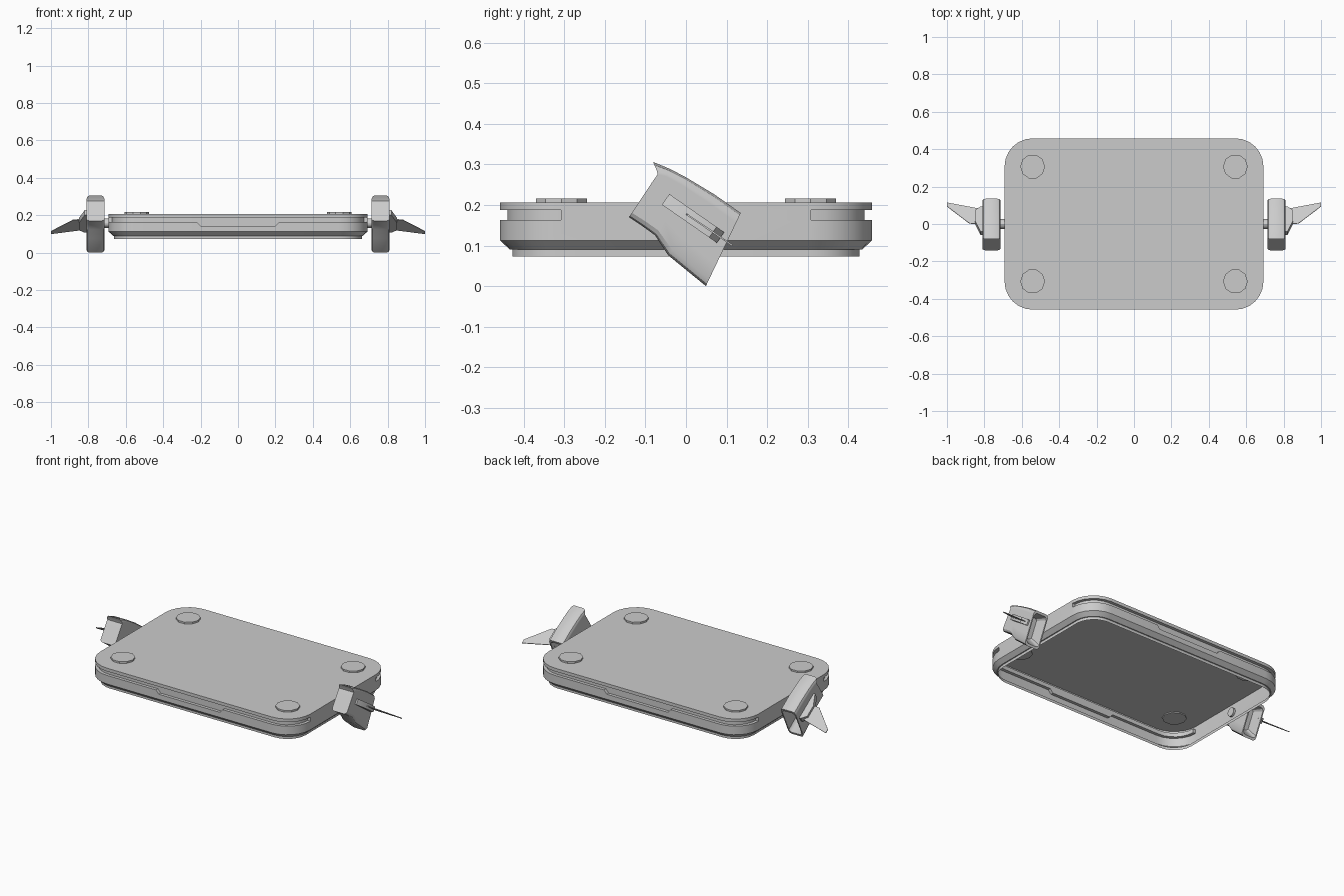
import bpy, bmesh, math
from mathutils import Vector

if "Cube" in bpy.data.objects:
    bpy.data.objects.remove(bpy.data.objects["Cube"])


def finish(name, bm, mirror=(False, False)):
    """Turn a bmesh into a named, shaded object with optional mirroring."""
    bmesh.ops.recalc_face_normals(bm, faces=bm.faces[:])
    me = bpy.data.meshes.new(name)
    bm.to_mesh(me)
    bm.free()
    ob = bpy.data.objects.new(name, me)
    bpy.context.collection.objects.link(ob)
    if any(mirror):
        m = ob.modifiers.new("mirror", 'MIRROR')
        m.use_axis = (mirror[0], mirror[1], False)
        m.use_mirror_merge = False
    bpy.ops.object.select_all(action='DESELECT')
    ob.select_set(True)
    bpy.context.view_layer.objects.active = ob
    bpy.ops.object.shade_smooth_by_angle(angle=math.radians(30))
    return ob


def prism(bm, a, b):
    """Closed solid between two matching outlines."""
    va, vb = [bm.verts.new(p) for p in a], [bm.verts.new(p) for p in b]
    bm.faces.new(va)
    bm.faces.new(vb)
    n = len(a)
    for i in range(n):
        bm.faces.new((va[i], va[(i + 1) % n], vb[(i + 1) % n], vb[i]))


# Deck: hollow shell, open below, with a groove along the long sides and corners
HX, HY, R, SEG = 0.692, 0.458, 0.15, 6


def outline():
    """Rounded rectangle as (core point, outward direction, is groove column drop)."""
    cols = []
    for k, (sx, sy) in enumerate([(1, 1), (-1, 1), (-1, -1), (1, -1)]):
        for i in range(SEG + 1):
            a = math.radians(90 * (k + i / SEG))
            cols.append((sx * (HX - R), sy * (HY - R), math.cos(a), math.sin(a), 0))
        if k in (0, 2):
            for x, drop in ((0.22, 0), (0.2, 1), (-0.2, 1), (-0.22, 0)):
                cols.append((x * sx, sy * (HY - R), 0, sy, drop))
    return cols


bm = bmesh.new()
grid = []
for cx, cy, dx, dy, drop in outline():
    lip = 0.142 if drop else 0.163
    rows = [(0.03, 0.073), (0.03, 0.09), (0.024, 0.09), (0, 0.112), (0, lip),
            (0.018, lip), (0.018, 0.187), (0, 0.187), (0, 0.206)]
    grid.append([bm.verts.new((cx + dx * (R - d), cy + dy * (R - d), z)) for d, z in rows])
n = len(grid)
for i in range(n):
    a, b = grid[i], grid[(i + 1) % n]
    short_side = abs(a[4].co.x - b[4].co.x) < 1e-5 and abs(a[4].co.y - b[4].co.y) > 0.3
    for r in range(8):
        if short_side and r in (4, 5, 6):
            continue
        bm.faces.new((a[r], b[r], b[r + 1], a[r + 1]))
    if short_side:
        bm.faces.new((a[4], b[4], b[7], a[7]))
        bm.faces.new(a[4:8])
        bm.faces.new(b[4:8])
bm.faces.new([c[8] for c in grid])
finish("deck_shell", bm)

# Round pads on the deck corners
bm = bmesh.new()
ring = [(0.542 + 0.066 * math.cos(math.tau * i / 10),
         0.307 + 0.066 * math.sin(math.tau * i / 10)) for i in range(10)]
prism(bm, [(x, y, 0.2) for x, y in ring], [(x, y, 0.216) for x, y in ring])
finish("deck_pad", bm, (True, True))

# Axle joining deck and pod
bm = bmesh.new()
ring = [(0.026 * math.cos(math.tau * i / 12), 0.157 + 0.026 * math.sin(math.tau * i / 12))
        for i in range(12)]
prism(bm, [(0.68, y, z) for y, z in ring], [(0.73, y, z) for y, z in ring])
finish("axle", bm, (True, False))

# Pod: rounded sections lofted along a tilted path, scooped front, hollow rear
POD_X = 0.762
WIDTHS = [(0, 0.033), (0.03, 0.043), (0.09, 0.049), (0.3, 0.049), (0.5, 0.049),
          (0.7, 0.049), (0.87, 0.049), (0.91, 0.049), (0.97, 0.043), (1, 0.033)]
SCOOP = [0, 0.001, 0.003, 0.008, 0.013, 0.018, 0.023, 0.018, 0.006, 0]
AXIS = Vector((0, 0.82, -0.57))
STATIONS = [((-0.081, 0.306), (-0.141, 0.17)), ((-0.04, 0.289), (-0.108, 0.148)),
            ((0.0, 0.268), (-0.076, 0.125)), ((0.07, 0.226), (-0.044, 0.076)),
            ((0.135, 0.18), (0.049, 0.0))]


def section(bm, top, bot, scoop=False, scale=1.0, push=0.0):
    top, bot = Vector((POD_X, *top)), Vector((POD_X, *bot))
    pairs = []
    for (t, w), s in zip(WIDTHS, SCOOP):
        t = 0.5 + (t - 0.5) * scale
        p = bot.lerp(top, t) + AXIS * ((s if scoop else 0) - push)
        off = Vector((w - 0.049 * (1 - scale), 0, 0))
        pairs.append((bm.verts.new(p - off), bm.verts.new(p + off)))
    return pairs


bm = bmesh.new()
secs = [section(bm, t, b, scoop=(i == 0)) for i, (t, b) in enumerate(STATIONS)]
secs.append(section(bm, *STATIONS[-1], scale=0.86))
secs.append(section(bm, *STATIONS[-1], scale=0.6, push=0.07))
loops = [[p[0] for p in s] + [p[1] for p in reversed(s)] for s in secs]
for a, b in zip(loops, loops[1:]):
    m = len(a)
    for i in range(m):
        j = (i + 1) % m
        bm.faces.new((a[i], a[j], b[j], b[i]))
for s in (secs[0], secs[-1]):
    for p, q in zip(s, s[1:]):
        bm.faces.new((p[0], p[1], q[1], q[0]))
finish("thruster_pod", bm, (True, False))

# Fin mount: tapered block on the pod's outer face, along the tilt
U, V = Vector((0, 0.82, -0.57)), Vector((0, 0.57, 0.82))
C = Vector((0, 0.017, 0.167))
bm = bmesh.new()
side = [(0.80, -0.082), (0.82, -0.082), (0.85, -0.01), (0.85, 0.06), (0.82, 0.083), (0.80, 0.083)]
prism(bm, *[[C + Vector((x, 0, 0)) + U * u + V * v for x, u in side] for v in (-0.016, 0.016)])
finish("fin_mount", bm, (True, False))

# Swept fin: thin blade lying in the tilt plane
bm = bmesh.new()
blade = [(0.83, 0.0), (0.88, 0.003), (1.0, 0.094), (1.0, 0.114), (0.835, 0.083)]
prism(bm, *[[Vector((x, y, 0.178 - 0.68 * y)) + V * v for x, y in blade]
            for v in (-0.002, 0.002)])
finish("fin", bm, (True, False))
